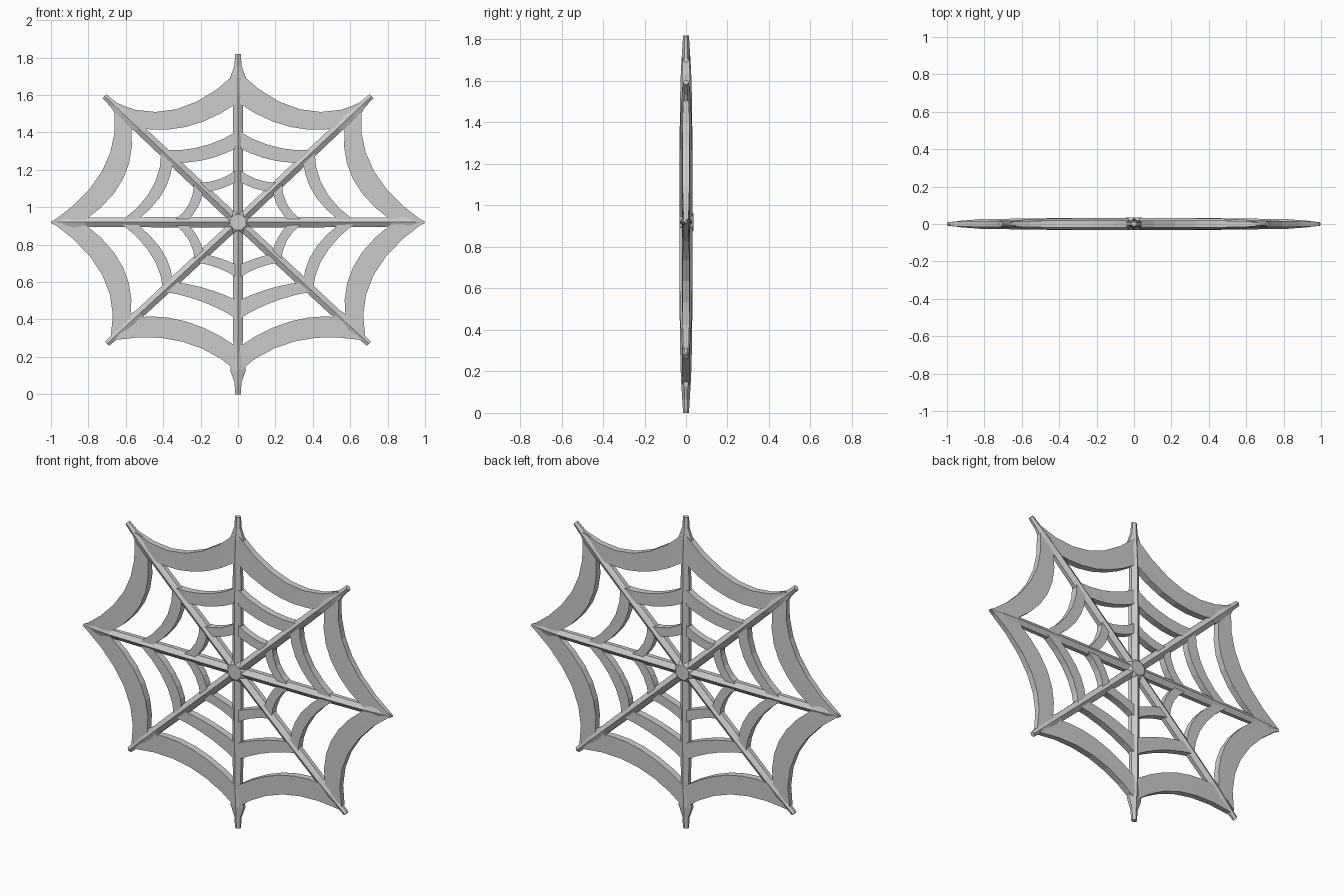
import bpy, bmesh, math
from mathutils import Vector, Matrix

if "Cube" in bpy.data.objects:
    bpy.data.objects.remove(bpy.data.objects["Cube"])

HUB_Z = 0.92


def finish(bm, name):
    bmesh.ops.recalc_face_normals(bm, faces=bm.faces)
    me = bpy.data.meshes.new(name)
    bm.to_mesh(me)
    bm.free()
    ob = bpy.data.objects.new(name, me)
    ob.location.z = HUB_Z
    bpy.context.collection.objects.link(ob)
    return ob


def loft(bm, sections):
    rows = [[bm.verts.new(p) for p in s] for s in sections]
    n = len(rows[0])
    for a, b in zip(rows, rows[1:]):
        for i in range(n):
            j = (i + 1) % n
            bm.faces.new((a[i], a[j], b[j], b[i]))
    bm.faces.new(rows[0])
    bm.faces.new(rows[-1][::-1])


def arc(a, m, b, t):
    # quadratic curve that passes through m halfway
    a, m, b = Vector(a), Vector(m), Vector(b)
    c = 2 * m - (a + b) / 2
    return a * (1 - t) ** 2 + c * 2 * t * (1 - t) + b * t * t


def ring(name, strands, steps):
    bm = bmesh.new()
    for outer, inner in strands:
        for side in (1, -1):
            secs = []
            for k in range(steps + 1):
                sec = []
                o, i = arc(*outer, k / steps), arc(*inner, k / steps)
                for p, s in ((o, -1), (i, -1), (i, 1), (o, 1)):
                    y = min(0.02, 0.027 - 0.016 * p.length_squared)
                    sec.append((side * p.x, s * y, p.y))
                secs.append(sec)
            loft(bm, secs)
    return finish(bm, name)


# Ring strands, right half: (outer edge, inner edge), each start / middle / end in x,z from hub
ring("outer_ring", [
    (((0, .807), (.33, .604), (.665, .64)), ((0, .64), (.278, .51), (.56, .51))),
    (((.66, .59), (.727, .273), (.995, 0)), ((.57, .50), (.615, .23), (.82, 0.01))),
    (((.995, 0), (.724, -.285), (.68, -.61)), ((.82, -.01), (.615, -.24), (.575, -.51))),
    (((.66, -.63), (.30, -.638), (0, -.80)), ((.56, -.51), (.28, -.53), (0, -.67))),
], 6)
ring("middle_ring", [
    (((0, .49), (.19, .405), (.395, .385)), ((0, .40), (.17, .335), (.335, .32))),
    (((.41, .385), (.46, .18), (.62, .01)), ((.35, .33), (.40, .16), (.54, .01))),
    (((.62, -.01), (.46, -.18), (.40, -.37)), ((.54, -.01), (.40, -.16), (.35, -.32))),
    (((.40, -.37), (.19, -.425), (0, -.52)), ((.34, -.32), (.17, -.355), (0, -.42))),
], 5)
ring("inner_ring", [
    (((0, .285), (.10, .23), (.215, .21)), ((0, .22), (.09, .18), (.17, .165))),
    (((.235, .215), (.26, .10), (.34, .01)), ((.185, .17), (.215, .08), (.27, .01))),
    (((.34, -.01), (.26, -.10), (.23, -.215)), ((.27, -.01), (.215, -.08), (.18, -.17))),
    (((.225, -.215), (.105, -.245), (0, -.30)), ((.175, -.17), (.09, -.195), (0, -.23))),
], 4)

# Spokes: six-sided ridged bars flaring at the outer ring, then a spike
SPIKE = ((0, .027, .032), (.45, .027, .031), (.75, .025, .027),
         (.86, .042, .022), (.93, .019, .018), (1, .015, .014))
POINT = ((0, .027, .032), (.45, .027, .031), (.82, .024, .026),
         (.92, .045, .018), (1, .005, .009))


def spoke(name, x, z, profile):
    tip = Vector((x, 0, z))
    side = Vector((-z, 0, x)).normalized()
    secs = []
    for t, w, d in profile:
        pts = ((0, -d), (w, -d * .4), (w, d * .4), (0, d), (-w, d * .4), (-w, -d * .4))
        secs.append([tip * t + side * u + Vector((0, v, 0)) for u, v in pts])
    bm = bmesh.new()
    loft(bm, secs)
    finish(bm, name)


spoke("top_spoke", 0, .90, SPIKE)
spoke("bottom_spoke", 0, -.92, SPIKE)
for s, label in ((1, "right"), (-1, "left")):
    spoke(label + "_spoke", s * .998, 0, POINT)
    spoke("upper_" + label + "_spoke", s * .714, .674, SPIKE)
    spoke("lower_" + label + "_spoke", s * .70, -.65, SPIKE)

# Hub: low eight-sided boss
bm = bmesh.new()
loft(bm, [[(r * math.cos(math.pi * (i + .5) / 4), y, r * math.sin(math.pi * (i + .5) / 4))
           for i in range(8)]
          for y, r in ((-.032, .045), (-.015, .065), (.015, .065), (.035, .045))])
finish(bm, "hub")
